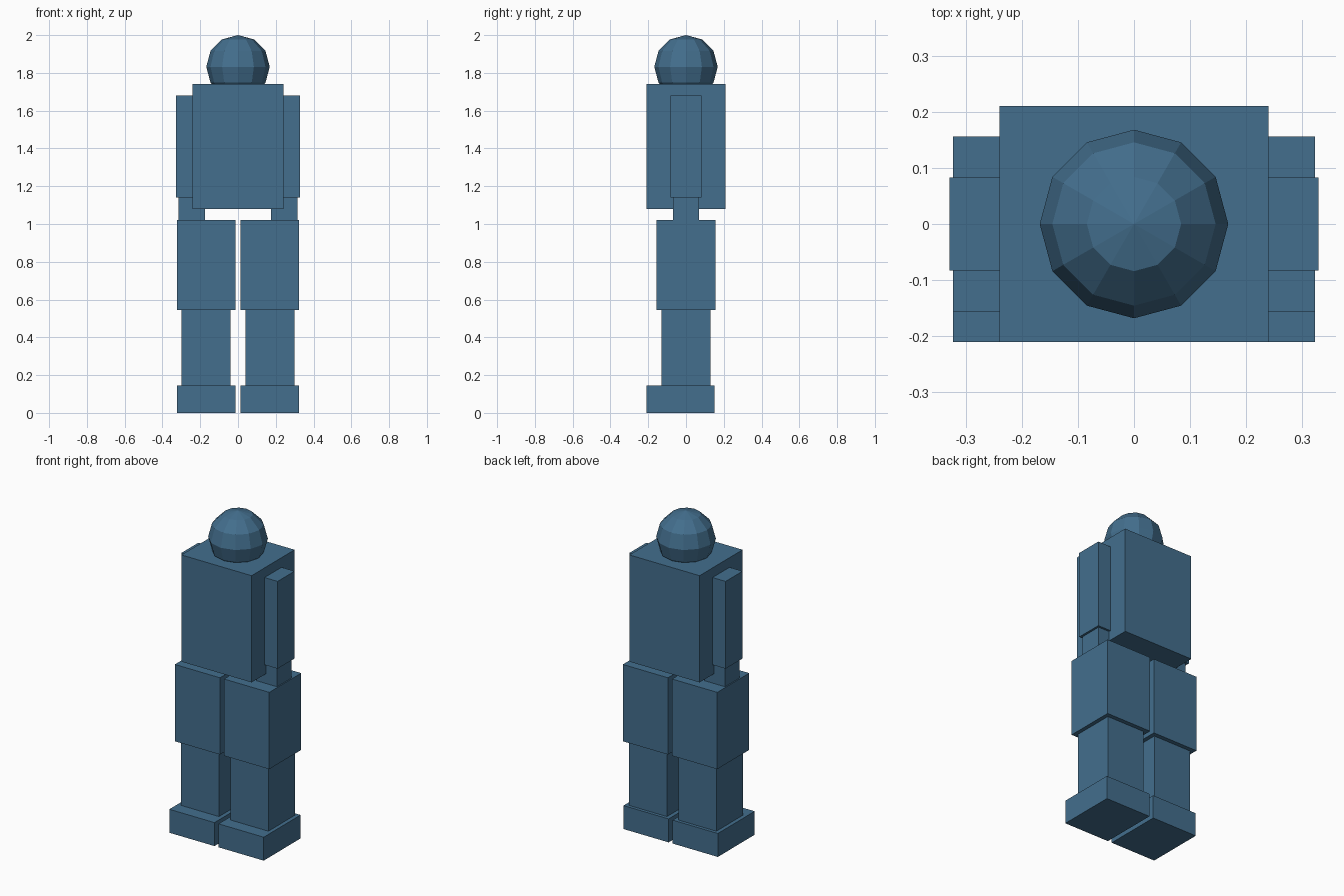
import bpy

if "Cube" in bpy.data.objects:
    bpy.data.objects.remove(bpy.data.objects["Cube"])

# Single flat colour
blue = bpy.data.materials.new("steel_blue")
blue.diffuse_color = (0.056, 0.157, 0.268, 1)
blue.use_nodes = True
blue.node_tree.nodes["Principled BSDF"].inputs["Base Color"].default_value = blue.diffuse_color


def box(name, x, y, z):
    """Block spanning the (min, max) range on each axis."""
    spans = (x, y, z)
    bpy.ops.mesh.primitive_cube_add(size=1, location=[(a + b) / 2 for a, b in spans])
    ob = bpy.context.object
    ob.name = name
    ob.scale = [b - a for a, b in spans]
    bpy.ops.object.transform_apply(location=False, rotation=False, scale=True)
    ob.data.materials.append(blue)


# Torso
box("torso", (-0.24, 0.24), (-0.21, 0.21), (1.08, 1.74))

# Head: low-poly ball sunk into the torso
bpy.ops.mesh.primitive_uv_sphere_add(segments=12, ring_count=6, radius=0.168,
                                     location=(0, 0, 1.832))
head = bpy.context.object
head.name = "head"
head.data.materials.append(blue)

# Limb blocks, given for the +x side: x, y and z ranges
limbs = {
    "upper_arm": ((0.164, 0.329), (-0.083, 0.083), (1.14, 1.68)),
    "forearm": ((0.176, 0.316), (-0.07, 0.07), (0.70, 1.14)),
    "thigh": ((0.014, 0.323), (-0.156, 0.156), (0.545, 1.02)),
    "shin": ((0.039, 0.299), (-0.13, 0.13), (0.145, 0.545)),
    "foot": ((0.014, 0.323), (-0.21, 0.15), (0.0, 0.145)),
}
for part, (x, y, z) in limbs.items():
    box("left_" + part, x, y, z)
    box("right_" + part, (-x[1], -x[0]), y, z)
